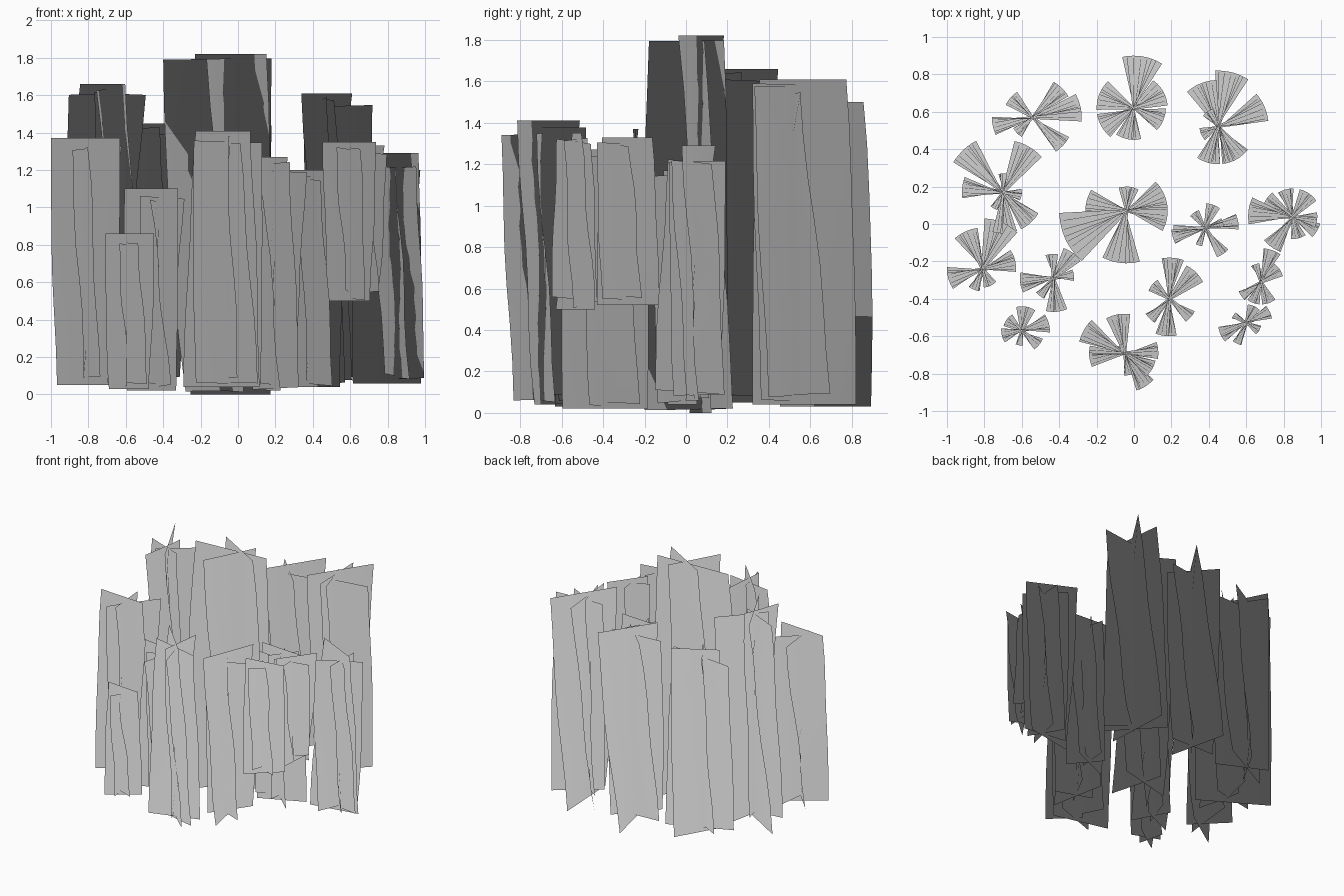
import bpy, math, random
from mathutils import Vector

if "Cube" in bpy.data.objects:
    bpy.data.objects.remove(bpy.data.objects["Cube"])

random.seed(4)
SEGMENTS = 7


def foliage_clump(name, x, y, z0, z1, cards, twist=36):
    """Upright crossed cards, each twisted clockwise around the clump's axis.
    cards: (middle direction in degrees, reach ahead, reach behind)"""
    verts, faces = [], []
    for i, (angle, ahead, behind) in enumerate(cards):
        base = len(verts)
        # the first card spans the full height, the others stop a little short
        lo = z0 + (0 if i == 0 else random.uniform(0.01, 0.05))
        hi = z1 - (0 if i == 0 else random.uniform(0.02, 0.08))
        slant = 0 if i == 0 else random.uniform(-0.012, 0.012)
        for k in range(SEGMENTS + 1):
            t = k / SEGMENTS
            a = math.radians(angle - twist * (t - 0.5))
            sway = 0.008 * math.sin(9 * t + i * 2)
            cx = x - sway * math.sin(a)
            cy = y + sway * math.cos(a)
            z = lo + (hi - lo) * t
            for r, side in ((-behind, -1), (0, 0), (ahead, 1)):
                verts.append((cx + r * math.cos(a), cy + r * math.sin(a),
                              z + slant * side))
        for k in range(SEGMENTS):
            for c in range(2):
                v = base + 3 * k + c
                faces.append((v, v + 1, v + 4, v + 3))
    mesh = bpy.data.meshes.new(name)
    mesh.from_pydata(verts, [], faces)
    mesh.update()
    for p in mesh.polygons:
        p.use_smooth = True
    # foliage shading: normals point up and slightly outward
    normals = [Vector((0.12 * v[0], 0.12 * v[1], 1)).normalized() for v in verts]
    mesh.normals_split_custom_set_from_vertices(normals)
    obj = bpy.data.objects.new(name, mesh)
    bpy.context.collection.objects.link(obj)
    return obj


# tall clump in the middle
foliage_clump("centre_clump", -0.04, 0.07, 0.0, 1.82,
              [(352, .22, .22), (205, .36, .22), (264, .28, .13)], 44)

# back row
foliage_clump("back_centre_clump", 0.0, 0.62, 0.03, 1.5,
              [(80, .28, .17), (30, .18, .2), (-22, .17, .2)], 46)
foliage_clump("back_right_clump", 0.45, 0.52, 0.04, 1.61,
              [(75, .30, .2), (112, .25, .2), (24, .27, .1), (305, .2, .1)], 36)
foliage_clump("back_left_clump", -0.54, 0.57, 0.05, 1.45,
              [(45, .22, .12), (12, .26, .22), (-42, .22, .16)], 30)

# left side
foliage_clump("left_tall_clump", -0.70, 0.17, 0.05, 1.66,
              [(133, .31, .22), (60, .28, .1), (92, .1, .22), (173, .22, .1)], 32)
foliage_clump("left_front_clump", -0.81, -0.24, 0.05, 1.37,
              [(195, .19, .18), (67, .27, .12), (115, .22, .1)], 38)
foliage_clump("inner_left_clump", -0.43, -0.29, 0.02, 1.1,
              [(8, .11, .18), (52, .17, .12), (95, .13, .18)], 34)
foliage_clump("low_left_clump", -0.60, -0.57, 0.03, 0.86,
              [(15, .15, .11), (80, .13, .08), (-38, .12, .1)], 40)

# front
foliage_clump("front_clump", -0.05, -0.69, 0.04, 1.41,
              [(150, .25, .17), (100, .21, .12), (5, .18, .19), (302, .21, .05)], 32)
foliage_clump("front_right_clump", 0.19, -0.40, 0.02, 1.27,
              [(85, .22, .2), (45, .2, .15), (-40, .15, .12)], 32)

# right side
foliage_clump("inner_right_clump", 0.38, -0.02, 0.04, 1.2,
              [(10, .18, .17), (70, .13, .1), (305, .17, .1), (195, .18, .1)], 28)
foliage_clump("right_clump", 0.85, 0.04, 0.06, 1.29,
              [(172, .24, .13), (55, .15, .2), (-30, .15, .17), (105, .15, .12)], 36)

# raised clumps that start halfway up
foliage_clump("raised_right_clump", 0.68, -0.31, 0.52, 1.33,
              [(70, .18, .12), (35, .12, .13), (110, .1, .12)], 32)
foliage_clump("raised_front_clump", 0.60, -0.53, 0.50, 1.35,
              [(25, .14, .15), (65, .1, .12), (150, .08, .08)], 32)
